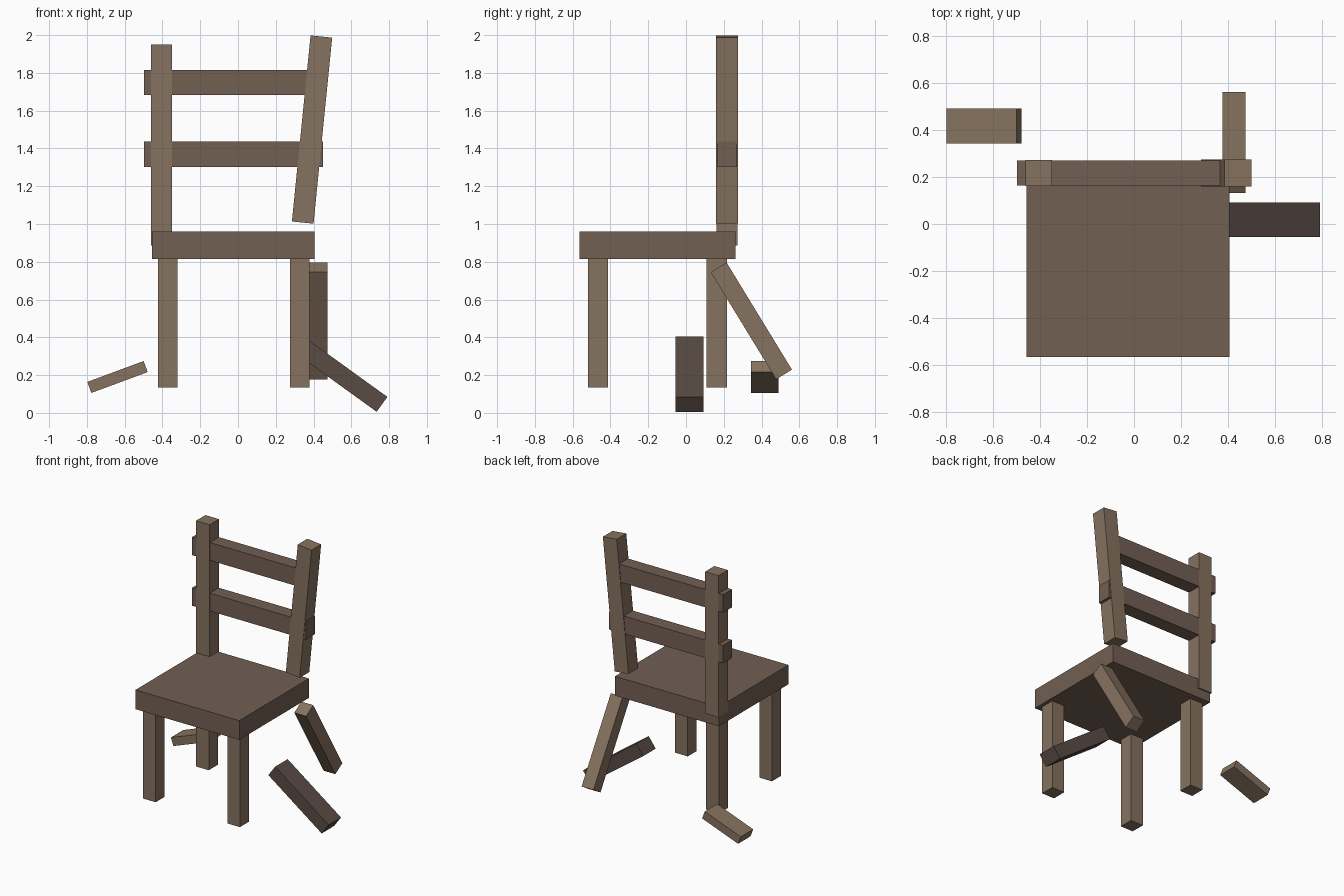
import bpy
from mathutils import Euler, Vector

if "Cube" in bpy.data.objects:
    bpy.data.objects.remove(bpy.data.objects["Cube"])


def material(name, rgb):
    m = bpy.data.materials.new(name)
    m.diffuse_color = (*rgb, 1)
    m.use_nodes = True
    m.node_tree.nodes["Principled BSDF"].inputs["Base Color"].default_value = m.diffuse_color
    return m


TAN = material("tan_wood", (0.24, 0.17, 0.115))
BROWN = material("brown_wood", (0.17, 0.115, 0.087))
DARK = material("dark_wood", (0.10, 0.07, 0.06))


def beam(name, center, size, mat, rot=(0, 0, 0)):
    """Box with a centre, full size and optional rotation."""
    bpy.ops.mesh.primitive_cube_add(size=1, location=center)
    ob = bpy.context.object
    ob.name = name
    for v in ob.data.vertices:
        v.co = Euler(rot).to_matrix() @ (v.co * Vector(size))
    ob.data.materials.append(mat)
    return ob


# Seat slab
beam("seat", (-0.025, -0.151, 0.887), (0.862, 0.827, 0.145), BROWN)

# Three standing legs, the back right one has broken off
for name, x, y in (("front_left_leg", -0.372, -0.466),
                   ("front_right_leg", 0.327, -0.466),
                   ("back_left_leg", -0.372, 0.163)):
    beam(name, (x, y, 0.478), (0.105, 0.107, 0.685), TAN)

# Backrest: upright left post, leaning right post, two rails
beam("left_post", (-0.405, 0.217, 1.418), (0.112, 0.110, 1.065), TAN)
beam("right_post", (0.392, 0.217, 1.50), (0.115, 0.114, 0.99), TAN, (0, 0.1, 0))
for name, z in (("lower_rail", 1.369), ("upper_rail", 1.749)):
    beam(name, (-0.024, 0.217, z), (0.948, 0.106, 0.134), BROWN)

# Broken leg leaning against the seat
beam("broken_leg", (0.425, 0.346, 0.487), (0.098, 0.098, 0.665), TAN, (0.548, 0, 0))

# Loose planks on the ground
beam("dark_plank", (0.541, 0.018, 0.205), (0.546, 0.148, 0.097), DARK, (0, 0.625, 0))
beam("small_plank", (-0.638, 0.417, 0.19), (0.318, 0.148, 0.062), TAN, (0, -0.355, 0))
